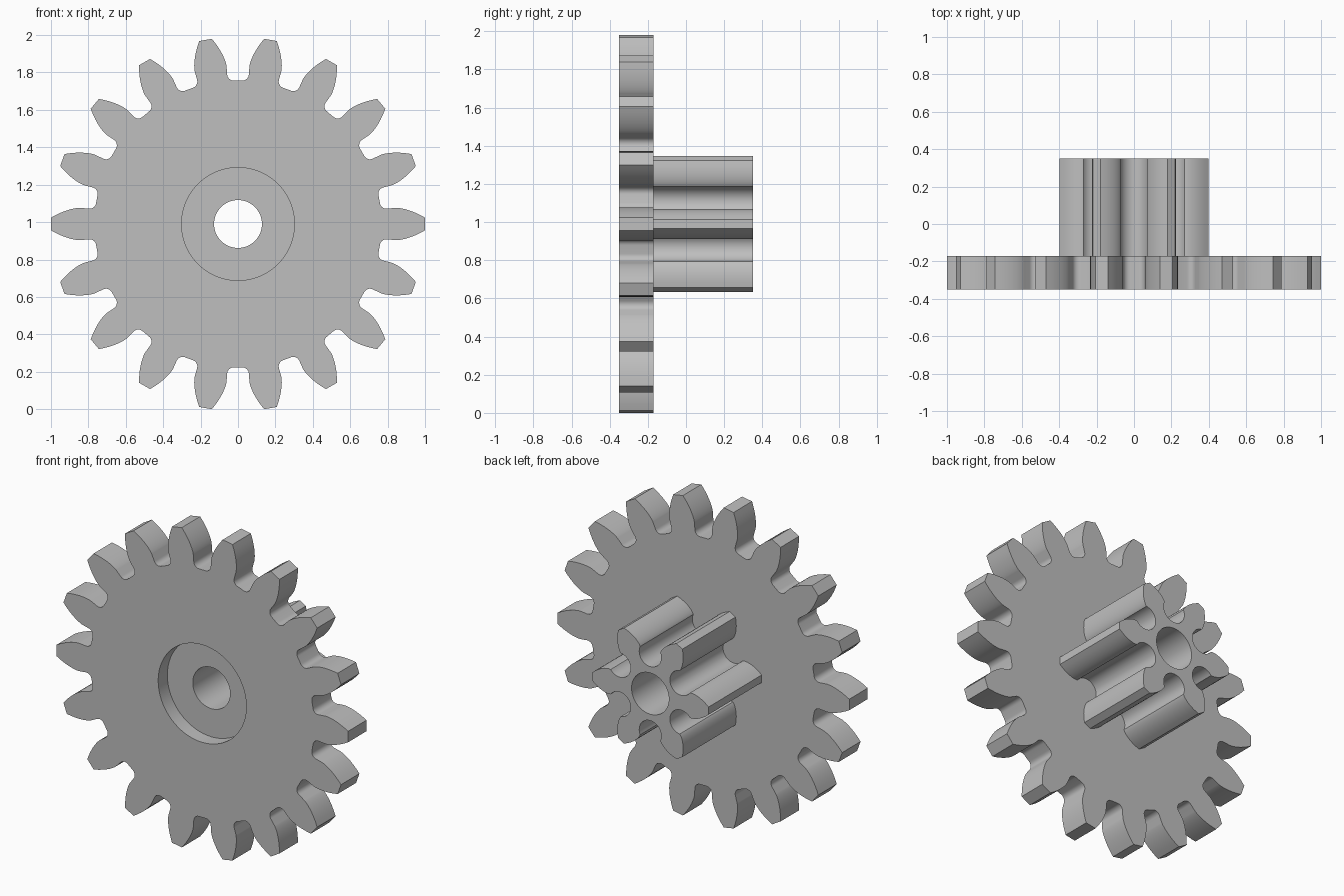
import bpy
import bmesh
from math import pi, sin, cos, acos, asin, tan, sqrt, radians

cube = bpy.data.objects.get("Cube")
if cube:
    bpy.data.objects.remove(cube)

MODULE = 0.1
PRESSURE = radians(20)
AXLE_Z = 0.99


def polar(r, a):
    """Planar point as a complex number, so turning is multiplying."""
    return complex(r * cos(a), r * sin(a))


def arc(centre, r, a0, a1, steps):
    return [centre + polar(r, a0 + (a1 - a0) * i / steps) for i in range(steps + 1)]


def circle(r, steps=64):
    return [polar(r, 2 * pi * i / steps) for i in range(steps)]


def involute(a):
    return tan(a) - a


def gear_outline(teeth, root, fillet=None):
    """Involute gear; the gaps end in two fillets or in one round pocket."""
    base = MODULE * teeth / 2 * cos(PRESSURE)
    tip = MODULE * (teeth / 2 + 1)
    half_base = pi / (2 * teeth) + involute(PRESSURE)

    # One tooth flank from base circle to tip
    flank = []
    for i in range(9):
        r = base + (tip - base) * (i / 8) ** 1.5
        flank.append(polar(r, involute(acos(min(1, base / r))) - half_base))
    tooth = flank + [p.conjugate() for p in reversed(flank)]

    # Half of the gap floor, measured from the gap's own axis
    gap = pi / teeth - half_base
    if fillet:
        d = root + fillet
        a = asin(fillet / d) - gap
        floor = arc(polar(d, a), fillet, -gap - pi / 2, a - pi, 8)
    else:
        start = polar(base, -gap)
        c = (base ** 2 - root ** 2) / (2 * (start.real - root))
        rel = start - c
        floor = arc(c, c - root, -acos(rel.real / abs(rel)), 0.1 - pi, 14)[1:]
    floor += [p.conjugate() for p in reversed(floor)]

    pitch = 2 * pi / teeth
    outline = []
    for k in range(teeth):
        outline += [p * polar(1, k * pitch) for p in tooth]
        outline += [p * polar(1, (k + 0.5) * pitch) for p in floor]
    return outline


bore = circle(0.128)
recess = circle(0.302)
wheel = gear_outline(18, 0.767, 0.035)
pinion = gear_outline(6, 0.167)

FRONT, FLOOR, BACK, END = -0.35, -0.26, -0.17, 0.35

# Closed chain of rings around the whole body
chain = [(bore, FLOOR), (recess, FLOOR), (recess, FRONT), (wheel, FRONT),
         (wheel, BACK), (pinion, BACK), (pinion, END), (bore, END)]

bm = bmesh.new()
rings = []
for outline, y in chain:
    verts = [bm.verts.new((p.real, y, p.imag + AXLE_Z)) for p in outline]
    edges = [bm.edges.new((v, verts[i - 1])) for i, v in enumerate(verts)]
    rings.append((y, verts, edges))

for i, (y0, va, ea) in enumerate(rings):
    y1, vb, eb = rings[(i + 1) % len(rings)]
    if y0 == y1:
        # Flat face between two outlines
        bmesh.ops.triangle_fill(bm, edges=ea + eb, use_beauty=True, normal=(0, 1, 0))
    else:
        # Straight wall along the axle
        for j in range(len(va)):
            bm.faces.new((va[j - 1], va[j], vb[j], vb[j - 1]))

bmesh.ops.recalc_face_normals(bm, faces=bm.faces[:])
mesh = bpy.data.meshes.new("compound_gear")
bm.to_mesh(mesh)
bm.free()

gear = bpy.data.objects.new("compound_gear", mesh)
bpy.context.collection.objects.link(gear)

# Plain grey finish
grey = bpy.data.materials.new("plain_grey")
grey.use_nodes = True
colour = (0.52, 0.52, 0.52, 1)
grey.diffuse_color = colour
grey.node_tree.nodes["Principled BSDF"].inputs["Base Color"].default_value = colour
mesh.materials.append(grey)

bpy.ops.object.select_all(action="DESELECT")
gear.select_set(True)
bpy.context.view_layer.objects.active = gear
bpy.ops.object.shade_smooth_by_angle(angle=radians(30))
